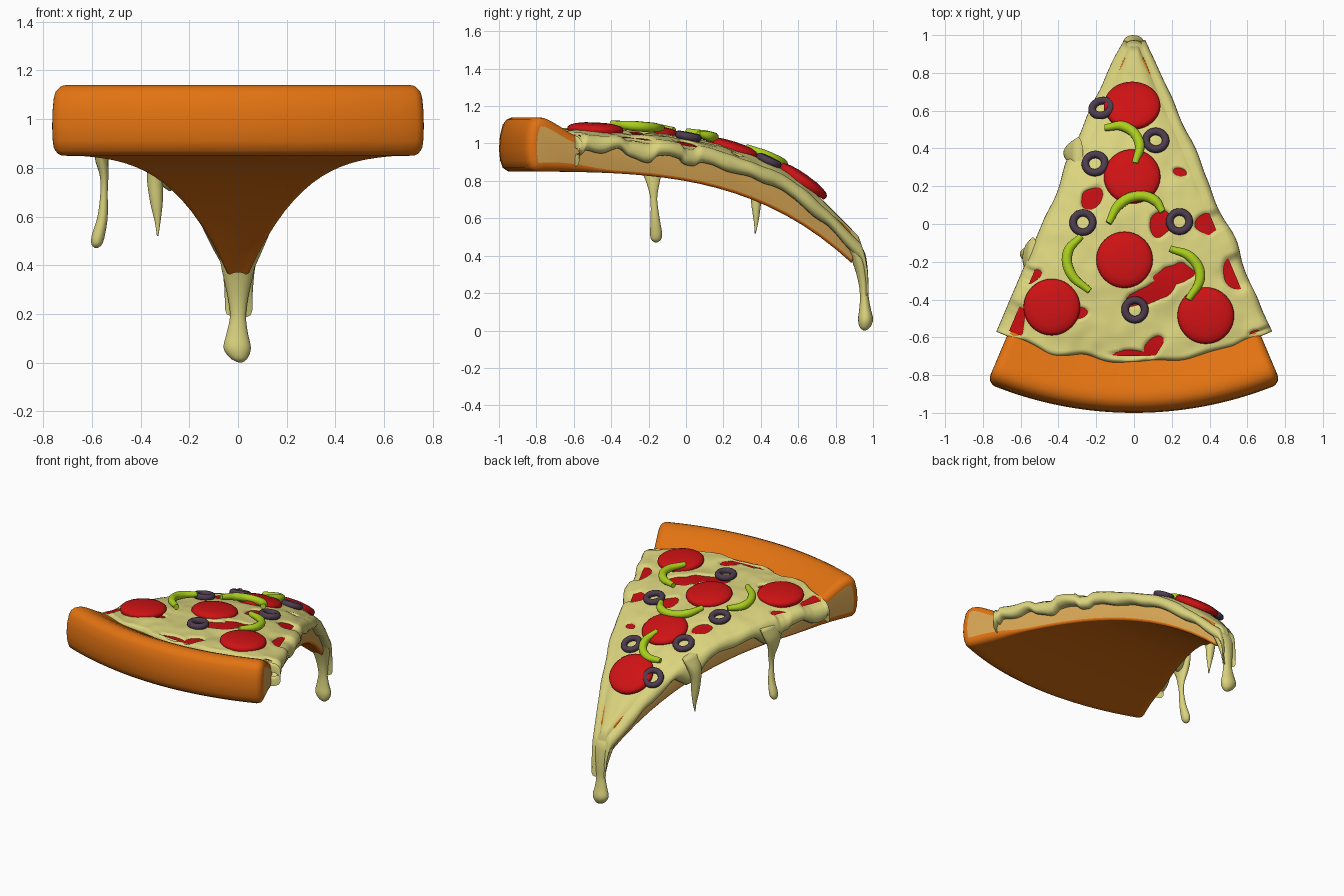
import bpy, bmesh, math
from mathutils import Vector, Matrix, noise

if "Cube" in bpy.data.objects:
    bpy.data.objects.remove(bpy.data.objects["Cube"])

A = math.radians(22.9)          # half angle of the slice, apex at (0, 1)


def material(name, rgb):
    m = bpy.data.materials.new(name)
    m.diffuse_color = (*rgb, 1)
    m.use_nodes = True
    m.node_tree.nodes["Principled BSDF"].inputs["Base Color"].default_value = m.diffuse_color
    return m


CRUST = material("baked crust orange", (0.76, 0.17, 0.006))
CRUMB = material("crumb tan", (0.68, 0.38, 0.09))
CHEESE = material("cheese yellow", (0.71, 0.66, 0.21))
SAUCE = material("sauce red", (0.56, 0.004, 0.006))
SALAMI = material("pepperoni red", (0.62, 0.006, 0.007))
OLIVE = material("olive purple", (0.075, 0.045, 0.075))
PEPPER = material("pepper green", (0.40, 0.62, 0.012))


def finish(bm, name, mats, angle=50, recalc=True):
    if recalc:
        bmesh.ops.recalc_face_normals(bm, faces=bm.faces)
    me = bpy.data.meshes.new(name)
    bm.to_mesh(me)
    bm.free()
    for m in mats:
        me.materials.append(m)
    ob = bpy.data.objects.new(name, me)
    bpy.context.collection.objects.link(ob)
    bpy.ops.object.select_all(action='DESELECT')
    ob.select_set(True)
    bpy.context.view_layer.objects.active = ob
    bpy.ops.object.shade_smooth_by_angle(angle=math.radians(angle))
    return ob


def bottom(y):                  # drooping underside
    return 0.85 - 0.05 * max(0, 1 + y) ** 3.58


def smooth(t):
    t = min(1, max(0, t))
    return t * t * (3 - 2 * t)


def polar(r, s):
    return r * math.sin(s * A), 1 - r * math.cos(s * A)


def top(x, y):                  # upper surface of the cheese
    s = math.atan2(x, 1 - y) / A if y < 1 else 0
    return bottom(y) + 0.23 - 0.03 * min(1.2, abs(s)) ** 4 - 0.055 * smooth((y - 0.6) / 0.3)


def bump(x, y):
    return 0.014 * noise.noise(Vector((x * 5, y * 5, 3))) + 0.005 * noise.noise(Vector((x * 13, y * 13, 7)))


# Dough: one radial section swept around the slice, with rounded cut edges
section = [(0.12, 0), (0.2, 0)] + [(0.2 + 0.1 * i, 0) for i in range(1, 18)]
section += [(1.95, 0.0), (1.98, 0.02), (1.994, 0.06), (2.0, 0.12), (1.995, 0.19), (1.98, 0.25), (1.96, 0.277),
            (1.93, 0.29), (1.89, 0.287), (1.85, 0.27), (1.80, 0.243), (1.75, 0.212), (1.70, 0.188), (1.64, 0.172)]
section += [(1.6 - 0.1 * i, 0.17) for i in range(15)] + [(0.13, 0.165), (0.1, 0.13), (0.1, 0.05)]
n = len(section)
slices = []
for i in range(6):
    a = math.pi / 2 * (1 - i / 5)
    slices.append((-1, math.sin(a), 1 - math.cos(a)))
slices += [(-1 + i / 12, 0, 0) for i in range(1, 24)]
slices += [(-s, k, q) for s, k, q in slices[5::-1]]
bm = bmesh.new()
rings = []
for s, k, q in slices:
    ring = []
    for i, (r, h) in enumerate(section):
        b = 0.015 + 0.033 * smooth((r - 1.5) / 0.3)
        p0, p1 = section[i - 1], section[(i + 1) % n]
        nr, nh = p1[1] - p0[1], p0[0] - p1[0]
        ln = math.hypot(nr, nh) or 1
        rr, hh = r - nr / ln * b * q, h - nh / ln * b * q
        x, y = polar(rr, s)
        z = bottom(y) + hh
        shift = -b * (1 - k) * s
        ring.append(bm.verts.new((x + shift * math.cos(s * A), y + shift * math.sin(s * A), z)))
    rings.append(ring)
for a, b in zip(rings, rings[1:]):
    for i in range(n):
        bm.faces.new((a[i], a[(i + 1) % n], b[(i + 1) % n], b[i]))
for ring in (rings[0], rings[-1]):
    bm.faces.new(ring).material_index = 1
bmesh.ops.remove_doubles(bm, verts=bm.verts, dist=0.0005)
finish(bm, "dough", [CRUST, CRUMB])

# Openings in the cheese: x, y, half length, half width, turn in degrees
HOLES = [(-.22, .14, .065, .045, 50), (-.28, .41, .055, .022, 80), (.245, .275, .035, .022, -20),
         (.14, 0, .065, .05, 80), (.39, 0, .065, .05, 0), (.52, -.27, .085, .045, -65),
         (.10, -.36, .14, .045, 25), (.21, -.27, .1, .05, 10), (-.54, -.28, .045, .03, 30), (-.63, -.54, .09, .045, 75),
         (.10, -.65, .06, .04, 60), (-.02, -.69, .09, .022, 0), (.66, -.59, .04, .03, 0),
         (-.13, .8, .05, .02, 65), (-.29, -.47, .04, .03, 0)]


def dip(x, y):
    d = 0
    for cx, cy, a, b, t in HOLES:
        c, s = math.cos(math.radians(t)), math.sin(math.radians(t))
        u, v = (x - cx) * c + (y - cy) * s, (y - cy) * c - (x - cx) * s
        e = math.hypot(u / a, v / b) + 0.35 * noise.noise(Vector((x * 14, y * 14, 1)))
        d = max(d, smooth((1.35 - e) / 0.6))
    return 0.024 * d


def sheet(bm, rows, cols, point):
    g = [[bm.verts.new(point(r, c)) for c in cols] for r in rows]
    for a, b in zip(g, g[1:]):
        for i in range(len(cols) - 1):
            bm.faces.new((a[i], b[i], b[i + 1], a[i + 1]))


# Sauce layer just under the cheese
def sauce_point(r, s):
    x, y = polar(r, s)
    return x, y, top(x, y) + bump(x, y) - 0.012


bm = bmesh.new()
sheet(bm, [0.15 + 1.55 * i / 60 for i in range(61)], [-1 + i / 20 for i in range(41)], sauce_point)
finish(bm, "sauce", [SAUCE], 180, False)

# Cheese blanket with a rim that hangs over the cut sides
RIM = [(0.025, 0.004), (0.044, 0.018), (0.054, 0.04), (0.055, 0.062), (0.045, 0.08), (0.02, 0.088), (-0.02, 0.08)]


def cheese_point(row, col):
    f, dr, dz = row
    s, out, down = col
    end = 1.71 + 0.035 * noise.noise(Vector((s * 4, 5, 2)))
    x, y = polar(0.08 + (end - 0.08) * f + dr, s)
    z = top(x, y) + bump(x, y) - dz - (dip(x, y) if dz == 0 else 0)
    if out or down:
        w = 1.1 + 0.45 * noise.noise(Vector((s * 9, y * 4.5, 0)))
        w *= 0.75 + 0.25 * smooth((1 - y) / 0.5)
        x += s * out * w * math.cos(A)
        y += out * w * math.sin(A)
        z -= down * (1.05 + 0.5 * noise.noise(Vector((s * 5, y * 7, 4))))
        if s < 0:
            sag = sum(math.exp(-((y - c) / 0.07) ** 2) for c in (-0.17, 0.38))
            z -= down * sag
    return x, y, z


rows = [(0, -0.035, 0.16), (0, -0.03, 0.08), (0, -0.015, 0.025)] + [(i / 150, 0, 0) for i in range(151)]
rows += [(1, 0.012, 0.008), (1, 0.02, 0.025), (1, 0.02, 0.07)]
cols = [(-1, o, d) for o, d in RIM[::-1]] + [(-1 + i / 55, 0, 0) for i in range(111)] + [(1, o, d) for o, d in RIM]
bm = bmesh.new()
sheet(bm, rows, cols, cheese_point)
finish(bm, "cheese", [CHEESE], 180, False)


# Cheese drips: stacked elliptical rings (x, y, z, radius x, radius y)
def drip(name, stations, m=20):
    bm = bmesh.new()
    pts = []
    for i in range(len(stations) - 1):      # smooth the stations
        q = [Vector(stations[min(max(i + j, 0), len(stations) - 1)]) for j in (-1, 0, 1, 2)]
        for t in (0, 0.25, 0.5, 0.75):
            pts.append(0.5 * (2 * q[1] + (q[2] - q[0]) * t + (2 * q[0] - 5 * q[1] + 4 * q[2] - q[3]) * t * t
                              + (3 * q[1] - q[0] - 3 * q[2] + q[3]) * t ** 3))
    pts.append(Vector(stations[-1]))
    rs = [[bm.verts.new((x + a * math.cos(k * math.tau / m), y + b * math.sin(k * math.tau / m), max(z, 0)))
           for k in range(m)] for x, y, z, a, b in pts]
    for a, b in zip(rs, rs[1:]):
        for i in range(m):
            bm.faces.new((a[i], a[(i + 1) % m], b[(i + 1) % m], b[i]))
    bm.faces.new(rs[0])
    bm.faces.new(rs[-1])
    finish(bm, name, [CHEESE], 80)


drip("tip_drip", [(0, .85, .50, .085, .04), (0, .905, .43, .075, .045), (0, .93, .36, .062, .038),
                  (0, .947, .27, .042, .028), (0, .953, .19, .033, .023), (-.003, .957, .12, .044, .03),
                  (-.003, .96, .06, .056, .04), (.004, .957, .018, .035, .028), (.01, .955, 0, .006, .006)])
drip("left_drip", [(-.535, -.17, .98, .025, .10), (-.555, -.18, .91, .033, .085), (-.56, -.18, .84, .028, .052),
                   (-.55, -.175, .77, .018, .03), (-.55, -.172, .70, .015, .018), (-.556, -.165, .6, .021, .024),
                   (-.574, -.16, .52, .027, .032), (-.58, -.16, .485, .021, .025), (-.582, -.16, .47, .004, .004)])
drip("back_drip", [(-.295, .37, .91, .025, .09), (-.325, .375, .84, .04, .06), (-.34, .375, .76, .034, .036),
                   (-.335, .375, .66, .026, .024), (-.33, .375, .58, .012, .012), (-.33, .37, .52, .003, .003)])


def seat(x, y, lift):           # matrix lying on the drooping surface
    e = 0.05
    ty = Vector((0, 2 * e, top(x, y + e) - top(x, y - e))).normalized()
    tx = Vector((2 * e, 0, 0.5 * (top(x + e, y) - top(x - e, y)))).normalized()
    nz = tx.cross(ty).normalized()
    ty = nz.cross(tx)
    m = Matrix((tx, ty, nz)).transposed().to_4x4()
    m.translation = Vector((x, y, top(x, y))) + nz * lift
    return m


def lathe(name, profile, mat, matrix, closed, m=40):
    bm = bmesh.new()
    vs = [bm.verts.new((r, 0, z)) for r, z in profile]
    es = [bm.edges.new(p) for p in zip(vs, vs[1:])]
    if closed:
        es.append(bm.edges.new((vs[-1], vs[0])))
    bmesh.ops.spin(bm, geom=vs + es, cent=(0, 0, 0), axis=(0, 0, 1), angle=math.tau, steps=m)
    bmesh.ops.remove_doubles(bm, verts=bm.verts, dist=0.0005)
    bmesh.ops.transform(bm, matrix=matrix, verts=bm.verts)
    finish(bm, name, [mat])


# Pepperoni: shallow domed discs
DISC = [(0, .036), (.06, .034), (.105, .028), (.135, .019), (.148, .008), (.15, -.004), (.145, -.02), (0, -.02)]
for i, (x, y) in enumerate([(-.01, .625), (-.01, .25), (-.05, -.19), (-.435, -.44), (.38, -.485)]):
    lathe(f"pepperoni_{i + 1}", DISC, SALAMI, seat(x, y, 0.006), False)

# Olive rings
RING = [(.052 + .02 * math.cos(k * math.tau / 12), .021 * math.sin(k * math.tau / 12)) for k in range(12)]
for i, (x, y, up) in enumerate([(-.165, .595, .03), (.115, .437, .014), (-.205, .315, .014),
                                (-.27, .005, .014), (.24, .01, .014), (.005, -.455, .014)]):
    lathe(f"olive_{i + 1}", RING, OLIVE, seat(x, y, up), True, 28)

# Green pepper strips: curved tubes
STRIPS = [[(-.155, .51), (-.05, .515), (.028, .43), (.005, .32)],
          [(-.135, .005), (-.075, .105), (.02, .148), (.11, .125), (.152, .065)],
          [(-.28, -.065), (-.35, -.15), (-.335, -.26), (-.235, -.355)],
          [(.19, -.13), (.305, -.18), (.35, -.28), (.288, -.4)]]
for i, path in enumerate(STRIPS):
    cu = bpy.data.curves.new(f"pepper_{i + 1}", 'CURVE')
    cu.dimensions = '3D'
    cu.bevel_depth, cu.bevel_resolution, cu.use_fill_caps, cu.resolution_u = 0.027, 4, True, 10
    sp = cu.splines.new('BEZIER')
    sp.bezier_points.add(len(path) - 1)
    for p, (x, y) in zip(sp.bezier_points, path):
        p.co = (x, y, top(x, y) + 0.035)
        p.handle_left_type = p.handle_right_type = 'AUTO'
    sp.bezier_points[0].radius = sp.bezier_points[-1].radius = 0.65
    cu.materials.append(PEPPER)
    ob = bpy.data.objects.new(f"pepper_{i + 1}", cu)
    bpy.context.collection.objects.link(ob)
    bpy.ops.object.select_all(action='DESELECT')
    ob.select_set(True)
    bpy.context.view_layer.objects.active = ob
    bpy.ops.object.convert(target='MESH')
    bpy.ops.object.shade_smooth_by_angle(angle=math.radians(50))
